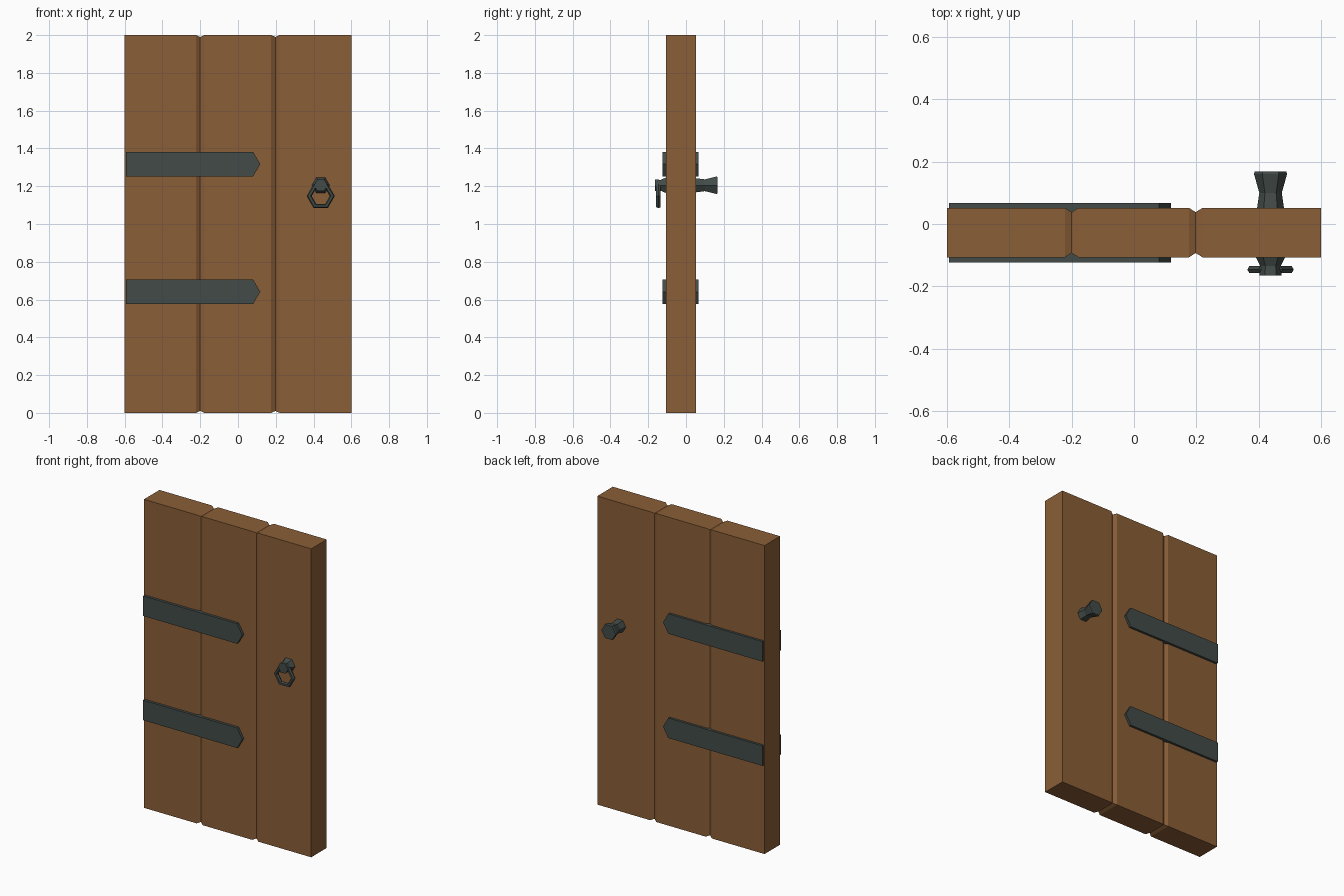
import bpy, bmesh, math

if "Cube" in bpy.data.objects:
    bpy.data.objects.remove(bpy.data.objects["Cube"])


def material(name, rgb):
    m = bpy.data.materials.new(name)
    m.diffuse_color = (*rgb, 1)
    m.use_nodes = True
    m.node_tree.nodes["Principled BSDF"].inputs["Base Color"].default_value = m.diffuse_color
    return m


WOOD = material("brown wood", (0.255, 0.112, 0.038))
IRON = material("dark iron", (0.055, 0.071, 0.066))


def loft(name, rings, mat, closed=False):
    """Skin a list of equal-length point rings; cap the ends unless closed."""
    bm = bmesh.new()
    vs = [[bm.verts.new(p) for p in r] for r in rings]
    n = len(vs[0])
    for i in range(len(vs) if closed else len(vs) - 1):
        a, b = vs[i], vs[(i + 1) % len(vs)]
        for k in range(n):
            bm.faces.new((a[k], a[(k + 1) % n], b[(k + 1) % n], b[k]))
    if not closed:
        bm.faces.new(vs[0])
        bm.faces.new(vs[-1])
    bmesh.ops.recalc_face_normals(bm, faces=bm.faces)
    me = bpy.data.meshes.new(name)
    bm.to_mesh(me)
    bm.free()
    me.materials.append(mat)
    ob = bpy.data.objects.new(name, me)
    bpy.context.collection.objects.link(ob)
    return ob


# Door slab: cross-sections along x, pinched at the two plank joints
Y0, Y1 = -0.107, 0.052
sections = [(-0.6, 0)]
for gx in (-0.2, 0.198):
    sections += [(gx - 0.022, 0), (gx, 1), (gx + 0.022, 0)]
sections.append((0.6, 0))
rings = []
for x, g in sections:
    d, e = 0.014 * g, 0.01 * g
    rings.append([(x, Y0 + d, e), (x, Y1 - d, e), (x, Y1 - d, 2 - e), (x, Y0 + d, 2 - e)])
loft("door_planks", rings, WOOD)

# Pointed hinge straps on both faces
for level, zc in (("upper", 1.317), ("lower", 0.641)):
    h = 0.065
    outline = [(-0.594, -h), (0.08, -h), (0.118, 0), (0.08, h), (-0.594, h)]
    for side, ya, yb in (("front", -0.124, -0.09), ("back", 0.035, 0.067)):
        loft(f"{level}_{side}_strap",
             [[(x, y, zc + z) for x, z in outline] for y in (ya, yb)], IRON)


def hex_turned(name, profile):
    """Six-sided turned shape along y from (y, radius) pairs."""
    loft(name, [[(0.438 + r * math.cos(k * math.pi / 3), y,
                  1.205 + r * math.sin(k * math.pi / 3)) for k in range(6)]
                for y, r in profile], IRON)


# Back knob and front ring holder
hex_turned("back_knob", [(0.04, 0.046), (0.052, 0.043), (0.1, 0.036), (0.16, 0.053), (0.168, 0.051)])
hex_turned("ring_holder", [(-0.1, 0.049), (-0.107, 0.047), (-0.135, 0.033), (-0.165, 0.036)])

# Hexagonal pull ring
R, T = 0.061, 0.0135
ring = []
for i in range(6):
    a = i * math.pi / 3
    section = []
    for k in range(6):
        b = k * math.pi / 3
        rad = R + T * math.cos(b)
        section.append((0.438 + rad * math.cos(a), -0.146 + T * math.sin(b),
                        1.148 + rad * math.sin(a)))
    ring.append(section)
loft("pull_ring", ring, IRON, closed=True)
